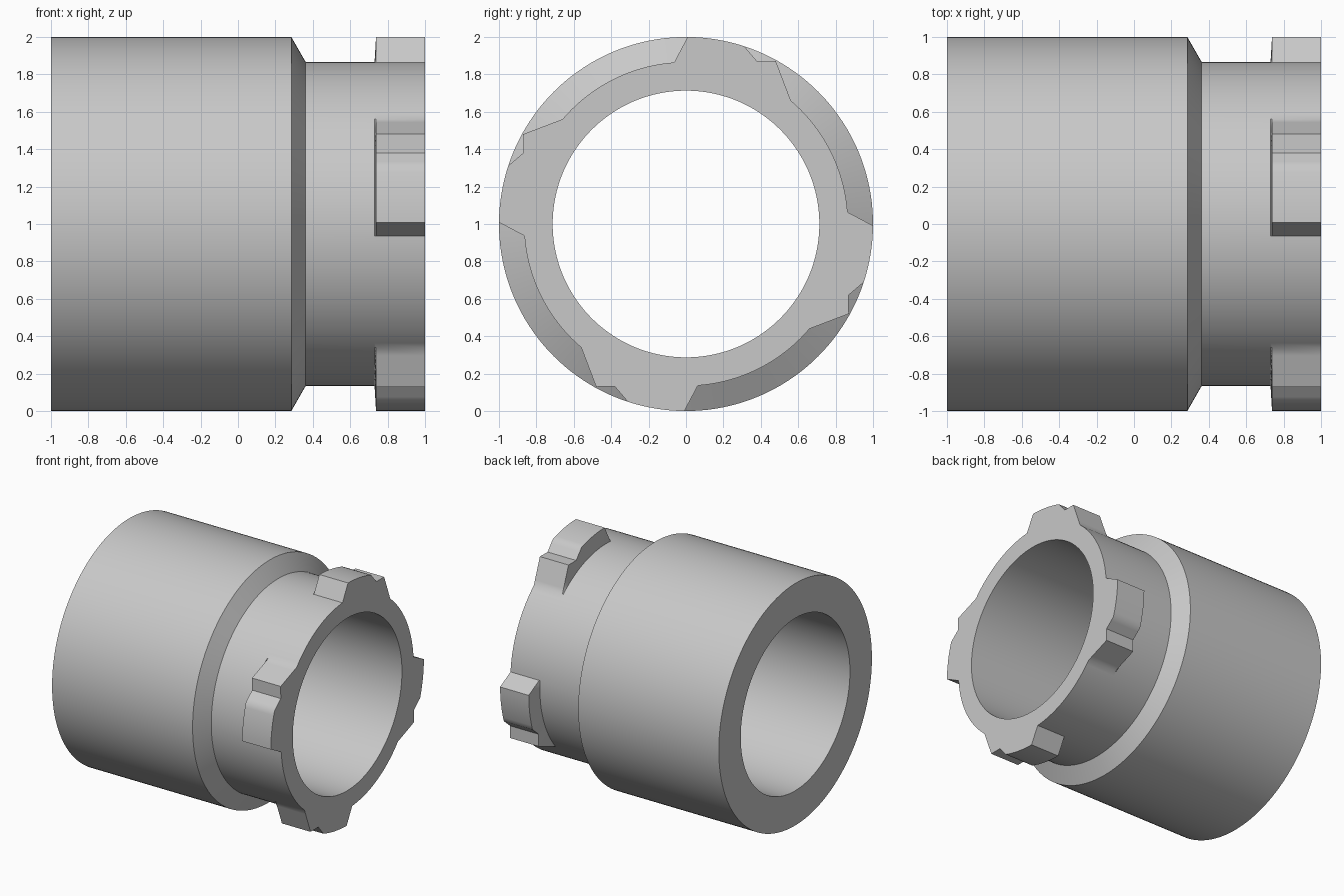
import bpy
import bmesh
from math import atan2, ceil, cos, hypot, radians, sin

cube = bpy.data.objects.get("Cube")
if cube:
    bpy.data.objects.remove(cube)

BORE, NECK, BODY = 0.713, 0.866, 1.0
STEP = 2.5  # degrees between segments

# Collar outline for one quarter turn: angle, radius, and whether an arc follows
KEYS = [
    (94.2, NECK, True),
    (139.7, NECK, False),   # ramp up
    (151.1, 0.994, False),  # notch
    (156.4, 0.949, False),
    (161.9, BODY, True),    # lug crown
    (179.5, BODY, False),   # steep drop
    (184.2, NECK, True),
]


def quarter_outline():
    points = []
    for (a0, r0, arc), (a1, r1, _) in zip(KEYS, KEYS[1:]):
        n = ceil((a1 - a0) / STEP)
        p0, p1 = [(r * cos(radians(a)), r * sin(radians(a))) for a, r in ((a0, r0), (a1, r1))]
        for i in range(n):
            t = i / n
            if arc:
                points.append((radians(a0 + (a1 - a0) * t), r0))
            else:
                y, z = [u + (v - u) * t for u, v in zip(p0, p1)]
                points.append((atan2(z, y), hypot(y, z)))
    return points


# Four identical lugs around the collar
outline = [(a + radians(90 * k), r) for k in range(4) for a, r in quarter_outline()]

# Sections along the axis: x and radius (None follows the lug outline)
sections = [
    (-1, BORE), (-1, BODY), (0.285, BODY), (0.362, NECK),
    (0.73, NECK), (0.738, None), (1, None), (1, BORE),
]

bm = bmesh.new()
rings = [
    [bm.verts.new((x, (radius or r) * cos(a), 1 + (radius or r) * sin(a))) for a, r in outline]
    for x, radius in sections
]
count = len(outline)
for k, ring in enumerate(rings):
    following = rings[(k + 1) % len(rings)]
    for i in range(count):
        j = (i + 1) % count
        bm.faces.new((ring[i], ring[j], following[j], following[i]))
bmesh.ops.recalc_face_normals(bm, faces=bm.faces[:])

mesh = bpy.data.meshes.new("lugged_sleeve")
bm.to_mesh(mesh)
bm.free()
sleeve = bpy.data.objects.new("lugged_sleeve", mesh)
bpy.context.collection.objects.link(sleeve)

# Plain grey finish
grey = bpy.data.materials.new("light_grey")
grey.use_nodes = True
colour = (0.58, 0.58, 0.58, 1)
grey.diffuse_color = colour
grey.node_tree.nodes["Principled BSDF"].inputs["Base Color"].default_value = colour
mesh.materials.append(grey)

# Smooth round walls with crisp rims
bpy.ops.object.select_all(action="DESELECT")
sleeve.select_set(True)
bpy.context.view_layer.objects.active = sleeve
bpy.ops.object.shade_smooth_by_angle(angle=radians(33))
